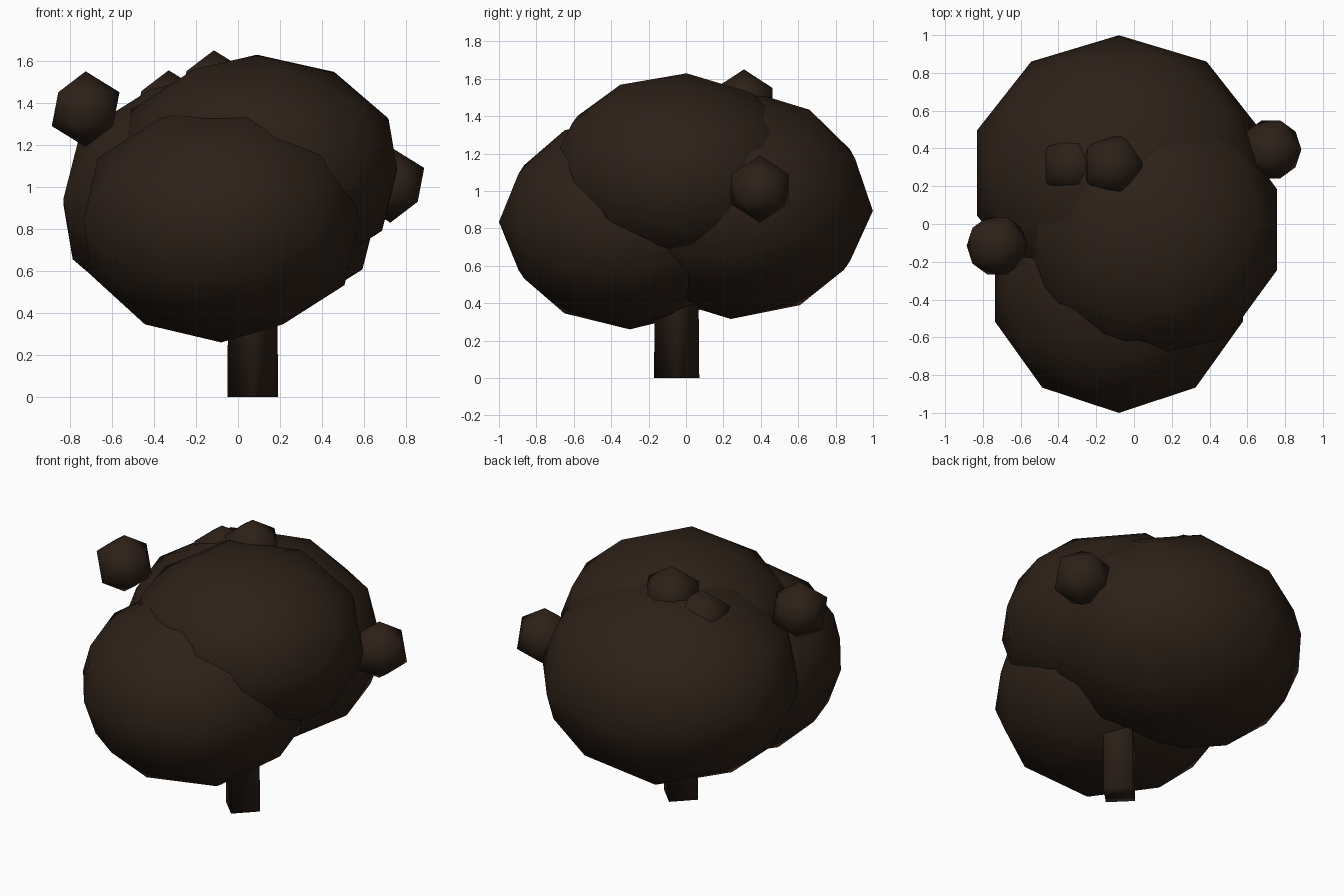
import bpy

if "Cube" in bpy.data.objects:
    bpy.data.objects.remove(bpy.data.objects["Cube"])

bark = bpy.data.materials.new("dark_brown")
bark.diffuse_color = (0.026, 0.015, 0.009, 1)
bark.use_nodes = True
bark.node_tree.nodes["Principled BSDF"].inputs["Base Color"].default_value = bark.diffuse_color


def finish(obj, name):
    obj.name = name
    obj.data.materials.append(bark)
    for p in obj.data.polygons:
        p.use_smooth = True


def blob(name, centre, radii, detail, tilt=0.0):
    bpy.ops.mesh.primitive_ico_sphere_add(subdivisions=detail, radius=1,
                                          location=centre, rotation=(tilt, 0, 0))
    obj = bpy.context.object
    obj.scale = radii
    finish(obj, name)


# Square trunk standing on one corner towards the front
bpy.ops.mesh.primitive_cone_add(vertices=4, radius1=0.121, radius2=0.112,
                                depth=1.0, location=(0.07, -0.05, 0.5))
finish(bpy.context.object, "trunk")

# Three large overlapping foliage masses
blob("back_foliage", (-0.08, 0.27, 0.93), (0.79, 0.73, 0.615), 2, -0.05)
blob("front_foliage", (-0.08, -0.30, 0.835), (0.69, 0.70, 0.575), 2)
blob("top_foliage", (0.09, -0.03, 1.08), (0.70, 0.70, 0.55), 2, -0.06)

# Small faceted clumps around the crown
clumps = {
    "left_clump": (-0.725, -0.115, 1.37),
    "right_clump": (0.725, 0.395, 1.01),
    "crown_clump": (-0.115, 0.31, 1.47),
    "upper_left_clump": (-0.33, 0.31, 1.375),
}
for name, centre in clumps.items():
    blob(name, centre, (0.18, 0.18, 0.18), 1)
